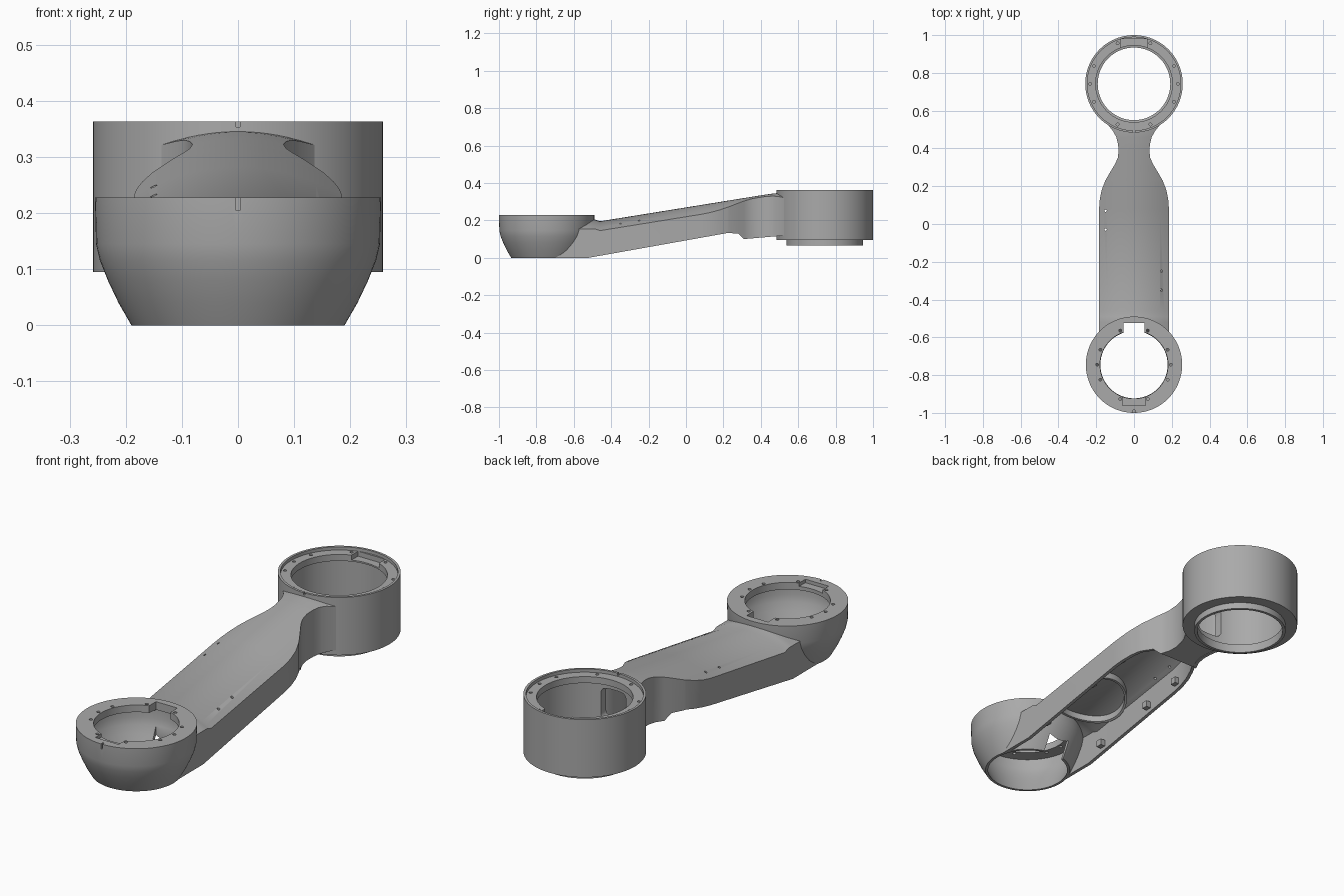
import bpy
import bmesh
from math import sin, cos, pi, radians
from mathutils import Matrix, Vector

old = bpy.data.objects.get("Cube")
if old:
    bpy.data.objects.remove(old, do_unlink=True)

grey = bpy.data.materials.new("cast_grey")
grey.use_nodes = True
grey.diffuse_color = (0.4, 0.4, 0.4, 1)
grey.node_tree.nodes["Principled BSDF"].inputs["Base Color"].default_value = (0.4, 0.4, 0.4, 1)

CUP_Y, RING_Y = -0.745, 0.742
WALL = 0.016


def finish(name, bm):
    bmesh.ops.recalc_face_normals(bm, faces=bm.faces)
    mesh = bpy.data.meshes.new(name)
    bm.to_mesh(mesh)
    bm.free()
    mesh.materials.append(grey)
    ob = bpy.data.objects.new(name, mesh)
    bpy.context.scene.collection.objects.link(ob)
    return ob


def loft(name, sections):
    """Closed solid through a row of equal-length closed sections."""
    bm = bmesh.new()
    rows = [[bm.verts.new(p) for p in s] for s in sections]
    n = len(rows[0])
    for a, b in zip(rows, rows[1:]):
        for i in range(n):
            j = (i + 1) % n
            bm.faces.new((a[i], a[j], b[j], b[i]))
    bm.faces.new(rows[0])
    bm.faces.new(rows[-1])
    return finish(name, bm)


def revolve(name, profile, y, steps=96):
    """Turn a closed (radius, z) profile about a vertical axis."""
    bm = bmesh.new()
    rows = []
    for k in range(steps):
        a = 2 * pi * k / steps
        rows.append([bm.verts.new((r * cos(a), y + r * sin(a), z)) for r, z in profile])
    n = len(profile)
    for k in range(steps):
        a, b = rows[k], rows[(k + 1) % steps]
        for i in range(n):
            j = (i + 1) % n
            bm.faces.new((a[i], a[j], b[j], b[i]))
    bmesh.ops.remove_doubles(bm, verts=bm.verts, dist=1e-5)
    return finish(name, bm)


def add_box(bm, lo, hi, round_y=0):
    lo, hi = Vector(lo), Vector(hi)
    mat = Matrix.Translation((lo + hi) / 2) @ Matrix.Diagonal((*(hi - lo), 1))
    verts = bmesh.ops.create_cube(bm, size=1, matrix=mat)["verts"]
    if round_y:
        edges = {e for v in verts for e in v.link_edges
                 if abs(e.verts[0].co.y - e.verts[1].co.y) > 1e-4}
        bmesh.ops.bevel(bm, geom=list(edges), offset=round_y, segments=5,
                        profile=0.5, affect='EDGES')


def add_hole(bm, x, y, z, r, depth):
    bmesh.ops.create_cone(bm, cap_ends=True, segments=12, radius1=r, radius2=r,
                          depth=depth, matrix=Matrix.Translation((x, y, z)))


def cut(ob, cutter):
    mod = ob.modifiers.new("cut", 'BOOLEAN')
    mod.operation, mod.solver, mod.object = 'DIFFERENCE', 'EXACT', cutter
    bpy.context.view_layer.update()
    dg = bpy.context.evaluated_depsgraph_get()
    mesh = bpy.data.meshes.new_from_object(ob.evaluated_get(dg))
    ob.modifiers.clear()
    ob.data = mesh
    bpy.data.objects.remove(cutter, do_unlink=True)


def bolt_circle(bm, y, r, z, depth):
    for side in (1, -1):
        for deg in (-68, -24, 0, 24, 68):
            a = radians(deg)
            add_hole(bm, side * r * cos(a), y + r * sin(a), z, 0.0075, depth)


def ramp(points, y):
    """Straight interpolation in a list of (y, value)."""
    for (y0, v0), (y1, v1) in zip(points, points[1:]):
        if y <= y1:
            return v0 + (v1 - v0) * max(0, y - y0) / (y1 - y0)
    return points[-1][1]


# Arm outline in plan, underside line and crest line
half_width = [(-0.7, 0.185), (0.08, 0.185), (0.13, 0.181), (0.18, 0.171), (0.23, 0.152),
              (0.28, 0.123), (0.32, 0.099), (0.35, 0.086), (0.39, 0.081), (0.43, 0.086),
              (0.46, 0.094), (0.49, 0.11), (0.52, 0.134), (0.54, 0.15)]
underside = [(-0.7, 0), (-0.52, 0), (0.22, 0.132), (0.28, 0.13), (0.31, 0.1), (0.54, 0.12)]
crest = [(-0.7, 0.205), (-0.49, 0.205), (-0.46, 0.195), (0.42, 0.337), (0.47, 0.344), (0.54, 0.35)]


def crown(x, y):
    return ramp(crest, y) - 0.05 * (x / 0.185) ** 2


def arch(y, inset, reverse):
    w = ramp(half_width, y) - inset
    zb = ramp(underside, y)
    pts = [(-w, y, zb)]
    pts += [(w * k / 8, y, crown(w * k / 8, y) - inset) for k in range(-8, 9)]
    pts.append((w, y, zb))
    return pts[::-1] if reverse else pts


stations = sorted({y for line in (half_width, underside, crest) for y, _ in line})
arm = loft("arm_shell", [arch(y, 0, False) + arch(y, WALL, True) for y in stations])

# Clear the arm out of both end housings
cup_outer = [(0.19, 0), (0.213, 0.04), (0.232, 0.08), (0.246, 0.115), (0.253, 0.145), (0.255, 0.228)]
clear = [(0, -0.02), (0.182, -0.02)] + [(r - 0.006, z) for r, z in cup_outer] + [(0.249, 0.4), (0, 0.4)]
cut(arm, revolve("cup_clearance", clear, CUP_Y))
cut(arm, revolve("ring_clearance", [(0, 0), (0.25, 0), (0.25, 0.5), (0, 0.5)], RING_Y))
bm = bmesh.new()
for x, y in ((-0.15, 0.07), (-0.15, -0.03), (0.145, -0.25), (0.145, -0.35)):
    add_hole(bm, x, y, crown(x, y), 0.006, 0.08)
cut(arm, finish("pin_holes", bm))

# Closed underside of the neck
floor_rows = []
for y in [s for s in stations if 0.3 < s < 0.5]:
    w, z = ramp(half_width, y) - 0.005, ramp(underside, y) + 0.002
    floor_rows.append([(-w, y, z), (w, y, z), (w, y, z + WALL), (-w, y, z + WALL)])
neck_floor = loft("neck_floor", floor_rows)

# Lower cup: flanged bowl open at both ends
cup_inner = [(0.18, 0.228), (0.18, 0.195), (0.236, 0.19), (0.236, 0.145), (0.229, 0.115),
             (0.215, 0.08), (0.197, 0.04), (0.178, 0)]
cup = revolve("lower_cup", cup_outer + cup_inner, CUP_Y)
bm = bmesh.new()
add_box(bm, (-0.055, CUP_Y + 0.12, -0.05), (0.055, CUP_Y + 0.222, 0.3))
add_box(bm, (-0.06, CUP_Y - 0.216, 0.212), (0.06, CUP_Y - 0.12, 0.3))
add_box(bm, (-0.004, -1.05, 0.205), (0.004, -0.985, 0.3))
bolt_circle(bm, CUP_Y, 0.195, 0.22, 0.1)
cut(cup, finish("cup_cuts", bm))

# Upper ring: barrel with a sunken ledge and a lower lip
ring = revolve("upper_ring", [
    (0.205, 0.065), (0.205, 0.095), (0.258, 0.095), (0.258, 0.363), (0.247, 0.363),
    (0.247, 0.348), (0.203, 0.348), (0.203, 0.318), (0.22, 0.31), (0.22, 0.11),
    (0.192, 0.105), (0.192, 0.065)], RING_Y)
bm = bmesh.new()
add_box(bm, (-0.07, RING_Y + 0.12, 0.325), (0.07, RING_Y + 0.238, 0.4))
add_box(bm, (-0.065, 0.44, 0.15), (0.065, 0.6, 0.295), round_y=0.025)
add_box(bm, (-0.004, 0.46, 0.353), (0.004, 0.51, 0.4))
bolt_circle(bm, RING_Y, 0.232, 0.345, 0.05)
cut(ring, finish("ring_cuts", bm))

# Round rib under the arm ceiling
rib = revolve("ceiling_rib", [(0.15, 0.15), (0.16, 0.15), (0.16, 0.185), (0.15, 0.185)], -0.3, 64)
for v in rib.data.vertices:
    v.co.z += crown(v.co.x, v.co.y) - 0.195

# Cover clips along the inside of the walls
bm = bmesh.new()
for side in (-1, 1):
    for y in (-0.42, -0.1, 0.1):
        z = ramp(underside, y) + 0.02
        xs = sorted((side * 0.145, side * 0.175))
        add_box(bm, (xs[0], y - 0.015, z), (xs[1], y + 0.015, z + 0.03))
clips = finish("cover_clips", bm)

# Smooth shading with crisp machined edges
for ob in (arm, neck_floor, cup, ring, rib):
    bpy.ops.object.select_all(action='DESELECT')
    ob.select_set(True)
    bpy.context.view_layer.objects.active = ob
    bpy.ops.object.shade_smooth_by_angle(angle=radians(28))
